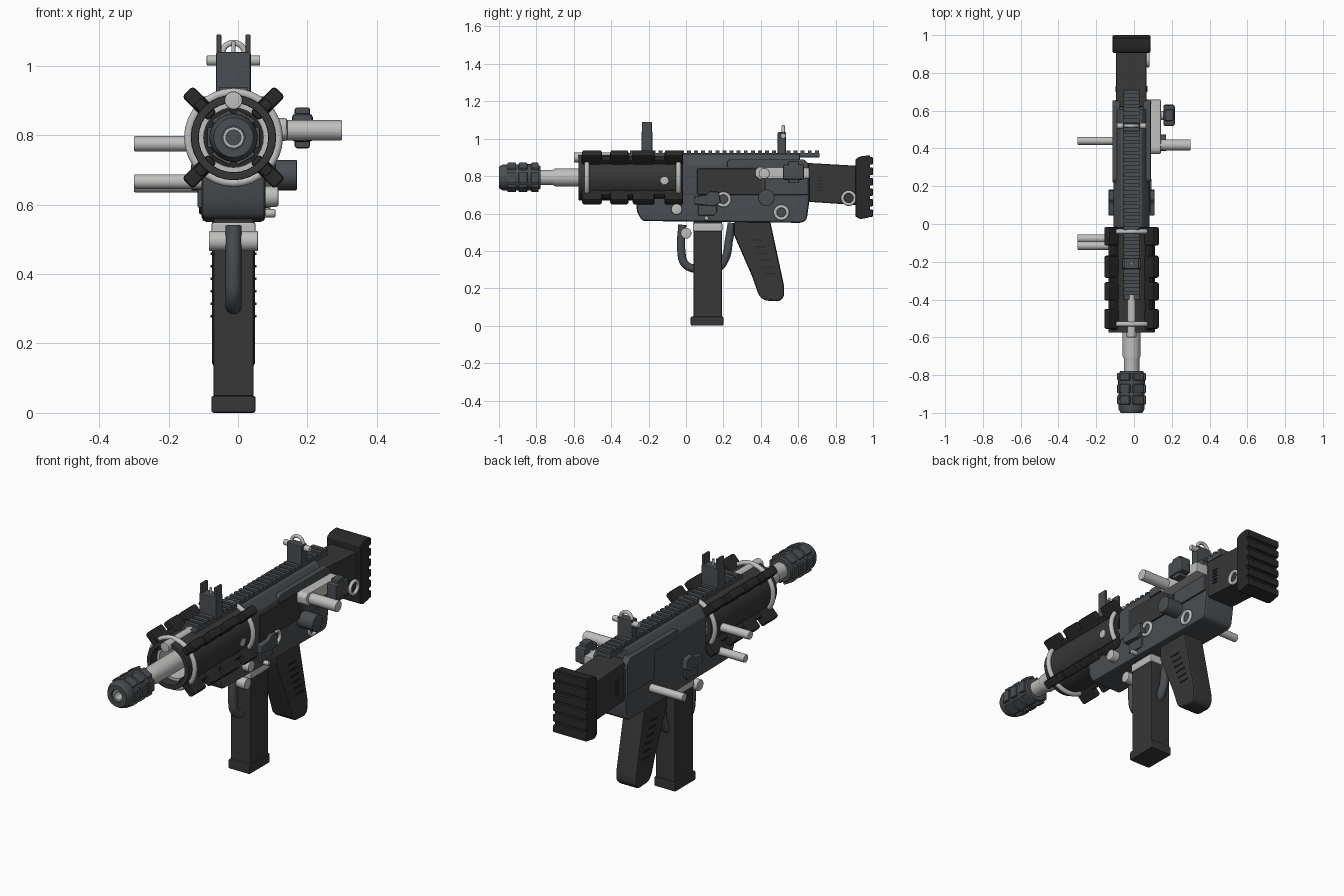
import bpy, bmesh
from math import sin, cos, pi, radians
from mathutils import Vector, Matrix

cube = bpy.data.objects.get("Cube")
if cube:
    bpy.data.objects.remove(cube, do_unlink=True)

CX = -0.013   # centre plane
BZ = 0.793    # bore height


def material(name, col):
    m = bpy.data.materials.new(name)
    m.use_nodes = True
    m.diffuse_color = (*col, 1)
    m.node_tree.nodes["Principled BSDF"].inputs["Base Color"].default_value = (*col, 1)
    return m


SILVER = material("silver", (0.52, 0.52, 0.51))
GREY = material("gunmetal grey", (0.068, 0.076, 0.084))
BLACK = material("matte black", (0.038, 0.038, 0.038))
RUBBER = material("dark rubber", (0.022, 0.022, 0.022))


def finish(name, bm, mat, bevel=0.0):
    bmesh.ops.remove_doubles(bm, verts=bm.verts, dist=1e-5)
    bmesh.ops.recalc_face_normals(bm, faces=bm.faces)
    if bevel:
        sharp = [e for e in bm.edges if len(e.link_faces) == 2 and e.calc_face_angle() > 0.5]
        bmesh.ops.bevel(bm, geom=sharp, offset=bevel, segments=2, profile=0.5,
                        affect='EDGES', clamp_overlap=True)
    me = bpy.data.meshes.new(name)
    bm.to_mesh(me)
    bm.free()
    me.materials.append(mat)
    ob = bpy.data.objects.new(name, me)
    bpy.context.collection.objects.link(ob)
    bpy.ops.object.select_all(action='DESELECT')
    ob.select_set(True)
    bpy.context.view_layer.objects.active = ob
    bpy.ops.object.shade_smooth_by_angle(angle=radians(38))
    ob.modifiers.new("weighted", 'WEIGHTED_NORMAL').keep_sharp = True
    return ob


def add_box(bm, x, y, z, turn=None):
    mid = Vector((sum(x) / 2, sum(y) / 2, sum(z) / 2))
    size = Matrix.Diagonal((x[1] - x[0], y[1] - y[0], z[1] - z[0], 1))
    bmesh.ops.create_cube(bm, size=1, matrix=(turn or Matrix()) @ Matrix.Translation(mid) @ size)


def box(name, x, y, z, mat, bevel=0.006):
    bm = bmesh.new()
    add_box(bm, x, y, z)
    return finish(name, bm, mat, bevel)


def mid_box(name, half, y, z, mat, bevel=0.006):
    return box(name, (CX - half, CX + half), y, z, mat, bevel)


def radial(angle):
    # local z points outward from the bore
    return Matrix.Translation((CX, 0, BZ)) @ Matrix.Rotation(angle, 4, 'Y')


def prism(name, pts, lo, hi, mat, axis='x', bevel=0.008):
    # outline pulled along x (points y,z) or along y (points x,z)
    bm = bmesh.new()
    place = (lambda p, t: (t, *p)) if axis == 'x' else (lambda p, t: (p[0], t, p[1]))
    a = [bm.verts.new(place(p, lo)) for p in pts]
    b = [bm.verts.new(place(p, hi)) for p in pts]
    bm.faces.new(a)
    bm.faces.new(b[::-1])
    for i in range(len(pts)):
        j = (i + 1) % len(pts)
        bm.faces.new((a[i], a[j], b[j], b[i]))
    return finish(name, bm, mat, bevel)


def lathe(name, pts, u, v, mat, axis='y', bevel=0.0, closed=False, sides=32):
    # pts are (distance along axis, radius); u,v = x,z for axis y and y,z for axis x
    bm = bmesh.new()
    rows = []
    for t, r in pts:
        row = []
        for k in range(sides):
            p, q = u + r * cos(2 * pi * k / sides), v + r * sin(2 * pi * k / sides)
            row.append(bm.verts.new((p, t, q) if axis == 'y' else (t, p, q)))
        rows.append(row)
    if closed:
        rows.append(rows[0])
    for a, b in zip(rows, rows[1:]):
        for k in range(sides):
            j = (k + 1) % sides
            bm.faces.new((a[k], a[j], b[j], b[k]))
    return finish(name, bm, mat, bevel)


def rod(name, lo, hi, r, u, v, mat, axis='x', bevel=0.004):
    return lathe(name, [(lo, 0), (lo, r), (hi, r), (hi, 0)], u, v, mat, axis, bevel, sides=24)


def hoop(name, t, big, small, u, v, mat, axis):
    pts = [(t + small * cos(k * pi / 5), big + small * sin(k * pi / 5)) for k in range(10)]
    return lathe(name, pts, u, v, mat, axis, closed=True)


# muzzle device with raised pads
lathe("muzzle", [(-0.9, 0), (-0.9, 0.033), (-1, 0.033), (-1, 0.057), (-0.98, 0.069),
                 (-0.8, 0.071), (-0.778, 0.06), (-0.778, 0)], CX, BZ, GREY)
bm = bmesh.new()
for k in range(6):
    for y in ((-0.955, -0.908), (-0.895, -0.848), (-0.828, -0.788)):
        add_box(bm, (-0.03, 0.03), y, (0.05, 0.076), radial(k * pi / 3 + pi / 6))
finish("muzzle_pads", bm, GREY, 0.005)

# barrel and gas tube
lathe("barrel", [(-0.99, 0.022), (-0.99, 0.03), (-0.78, 0.03), (-0.78, 0.041), (-0.71, 0.041),
                 (-0.7, 0.048), (0, 0.048), (0, 0.022)], CX, BZ, SILVER, closed=True)
rod("gas_tube", -0.6, -0.36, 0.026, CX, 0.9, SILVER, 'y')

# handguard shell, inner liner, diagonal rails and clamping hoops
lathe("handguard", [(-0.575, 0.1), (-0.575, 0.123), (-0.02, 0.123), (-0.02, 0.1)],
      CX, BZ, BLACK, bevel=0.004, closed=True)
lathe("handguard_liner", [(-0.52, 0.086), (-0.52, 0.101), (-0.3, 0.101), (-0.3, 0.086)],
      CX, BZ, SILVER, closed=True)
rod("handguard_wall", -0.3, -0.26, 0.105, CX, BZ, RUBBER, 'y')
bm = bmesh.new()
for k in range(4):
    m = radial(pi / 4 + k * pi / 2)
    add_box(bm, (-0.018, 0.018), (-0.56, -0.02), (0.085, 0.148), m)
    for y in ((-0.555, -0.45), (-0.405, -0.308), (-0.285, -0.168), (-0.115, -0.015)):
        add_box(bm, (-0.022, 0.022), y, (0.105, 0.188), m)
finish("handguard_rails", bm, RUBBER, 0.01)
for y in (-0.53, -0.04):
    hoop("handguard_hoop", y, 0.13, 0.013, CX, BZ, SILVER, 'y')

# receiver
prism("lower_receiver", [(-0.27, 0.7), (-0.262, 0.61), (-0.235, 0.56), (0.62, 0.55), (0.645, 0.565),
                         (0.66, 0.67), (0.66, 0.85), (-0.02, 0.85), (-0.02, 0.7)],
      CX - 0.092, CX + 0.092, GREY, bevel=0.014)
prism("upper_receiver", [(CX + s * w, z) for s, w, z in (
    (-1, 0.095, 0.7), (-1, 0.095, 0.865), (-1, 0.055, 0.917),
    (1, 0.055, 0.917), (1, 0.095, 0.865), (1, 0.095, 0.7))], -0.02, 0.61, GREY, 'y')
for s in (-1, 1):
    x = sorted((CX + s * 0.06, CX + s * 0.102))
    prism("side_panel", [(0.22, 0.845), (0.22, 0.878), (0.235, 0.89), (0.63, 0.89), (0.655, 0.865),
                         (0.655, 0.7), (0.42, 0.7), (0.42, 0.845)], *x, GREY, bevel=0.006)
    # selector lever and release plate
    x = sorted((CX + s * 0.08, CX + s * 0.122))
    prism("selector_lever", [(0.045, 0.65), (0.045, 0.69), (0.11, 0.7), (0.13, 0.72),
                             (0.175, 0.715), (0.185, 0.66), (0.15, 0.64)], *x, GREY, bevel=0.006)
    x = sorted((CX + s * 0.08, CX + s * 0.103))
    prism("release_plate", [(0.065, 0.59), (0.065, 0.645), (0.165, 0.645), (0.165, 0.605),
                            (0.15, 0.59)], *x, GREY, bevel=0.005)
box("ejection_port", (0.07, 0.088), (0.06, 0.41), (0.7, 0.84), BLACK, 0.004)

# top rail
mid_box("top_rail", 0.042, (-0.4, 0.715), (0.9, 0.924), GREY, 0.004)
bm = bmesh.new()
for k in range(29):
    y = -0.375 + k * 0.038
    add_box(bm, (CX - 0.042, CX + 0.042), (y, y + 0.021), (0.918, 0.938))
finish("top_rail_teeth", bm, GREY)

# front sight
mid_box("front_sight_base", 0.05, (-0.238, -0.18), (0.92, 1.04), GREY)
for s in (-1, 1):
    x = CX + s * 0.042
    box("front_sight_ear", (x - 0.007, x + 0.007), (-0.235, -0.183), (0.94, 1.09), GREY, 0.003)
rod("front_sight_post", 1.03, 1.07, 0.006, CX, -0.21, SILVER, 'y', 0).matrix_world = (
    Matrix(((1, 0, 0, 0), (0, 0, 1, 0), (0, 1, 0, 0), (0, 0, 0, 1)))
    @ Matrix.Translation((0, 0, 0)))

# rear sight
mid_box("rear_sight_base", 0.045, (0.49, 0.535), (0.92, 1.035), GREY)
hoop("rear_sight_ring", 0.52, 0.033, 0.009, CX, 1.033, SILVER, 'y')
rod("rear_sight_pin", CX - 0.077, CX + 0.077, 0.015, 0.52, 1.015, SILVER)

# stock and ribbed butt pad
prism("stock", [(0.62, 0.665), (0.62, 0.872), (0.92, 0.855), (0.92, 0.645)],
      CX - 0.082, CX + 0.08, BLACK, bevel=0.01)
bm = bmesh.new()
for s in (-1, 1):
    for k in range(5):
        z = 0.72 + k * 0.018
        add_box(bm, (CX + s * 0.08 - 0.005, CX + s * 0.08 + 0.005), (0.7, 0.73), (z, z + 0.007))
finish("stock_ribs", bm, RUBBER)
prism("butt_pad", [(0.905, 0.585), (0.905, 0.89), (0.93, 0.905), (0.985, 0.912), (0.985, 0.58),
                   (0.93, 0.57)], CX - 0.1, CX + 0.1, RUBBER)
bm = bmesh.new()
for k in range(6):
    z = 0.582 + k * 0.056
    add_box(bm, (CX - 0.1, CX + 0.1), (0.97, 1.0), (z, z + 0.04))
finish("butt_pad_ribs", bm, RUBBER, 0.007)

# magazine
mid_box("magazine", 0.058, (0.04, 0.192), (0.03, 0.56), BLACK, 0.005)
mid_box("magazine_base", 0.064, (0.025, 0.2), (0, 0.05), BLACK, 0.008)
mid_box("magazine_collar", 0.064, (0.037, 0.195), (0.505, 0.548), SILVER)

# pistol grip with side grooves
prism("pistol_grip", [(0.255, 0.56), (0.45, 0.56), (0.525, 0.21), (0.525, 0.155), (0.5, 0.13),
                      (0.42, 0.135), (0.39, 0.16), (0.355, 0.26), (0.255, 0.49)],
      CX - 0.062, CX + 0.062, BLACK, bevel=0.014)
bm = bmesh.new()
for k in range(6):
    y, z = 0.35 + k * 0.014, 0.455 - k * 0.036
    add_box(bm, (CX - 0.066, CX + 0.066), (y, y + 0.06), (z, z + 0.007))
finish("grip_ribs", bm, RUBBER)

# trigger guard loop and trigger
cu = bpy.data.curves.new("trigger_guard", 'CURVE')
cu.dimensions = '3D'
cu.bevel_depth, cu.bevel_resolution, cu.use_fill_caps = 0.023, 3, True
path = [(-0.02, 0.54), (-0.025, 0.4), (-0.005, 0.33), (0.06, 0.303), (0.17, 0.31),
        (0.21, 0.36), (0.23, 0.46), (0.245, 0.55)]
sp = cu.splines.new('BEZIER')
sp.bezier_points.add(len(path) - 1)
for bp, (y, z) in zip(sp.bezier_points, path):
    bp.co = (CX, y, z)
    bp.handle_left_type = bp.handle_right_type = 'AUTO'
cu.materials.append(GREY)
bpy.context.collection.objects.link(bpy.data.objects.new("trigger_guard", cu))

# cross pins, studs and sling rings
rod("guard_pin", CX - 0.071, CX + 0.071, 0.029, 0, 0.495, SILVER)
rod("handguard_pin", -0.3, 0.112, 0.022, -0.115, 0.775, SILVER)
rod("front_left_pin", -0.3, -0.06, 0.021, -0.077, 0.666, SILVER)
rod("rear_left_pin", -0.3, -0.06, 0.021, 0.44, 0.656, SILVER)
rod("front_stud", 0.05, 0.117, 0.03, -0.05, 0.623, SILVER, bevel=0.008)
for y, z, x in ((0.2, 0.675, 0.084), (0.51, 0.605, 0.084), (0.87, 0.682, 0.074)):
    hoop("sling_ring", x, 0.033, 0.009, y, z, SILVER, 'x')
rod("catch_pin", 0.07, 0.108, 0.012, 0.11, 0.575, SILVER)
rod("selector_drum", 0.05, 0.17, 0.044, 0.43, 0.685, GREY)

# charging handle assembly
prism("handle_slide", [(0.37, 0.8), (0.37, 0.835), (0.39, 0.85), (0.66, 0.845), (0.66, 0.787),
                       (0.39, 0.783)], 0.07, 0.142, SILVER, bevel=0.008)
rod("charging_handle", 0.12, 0.3, 0.029, 0.418, 0.814, SILVER)
rod("knob_neck", 0.12, 0.17, 0.024, 0.575, 0.815, SILVER)
box("knob_block", (0.155, 0.216), (0.518, 0.632), (0.78, 0.862), GREY, 0.012)
box("knob_core", (0.163, 0.208), (0.545, 0.605), (0.762, 0.88), GREY, 0.008)
